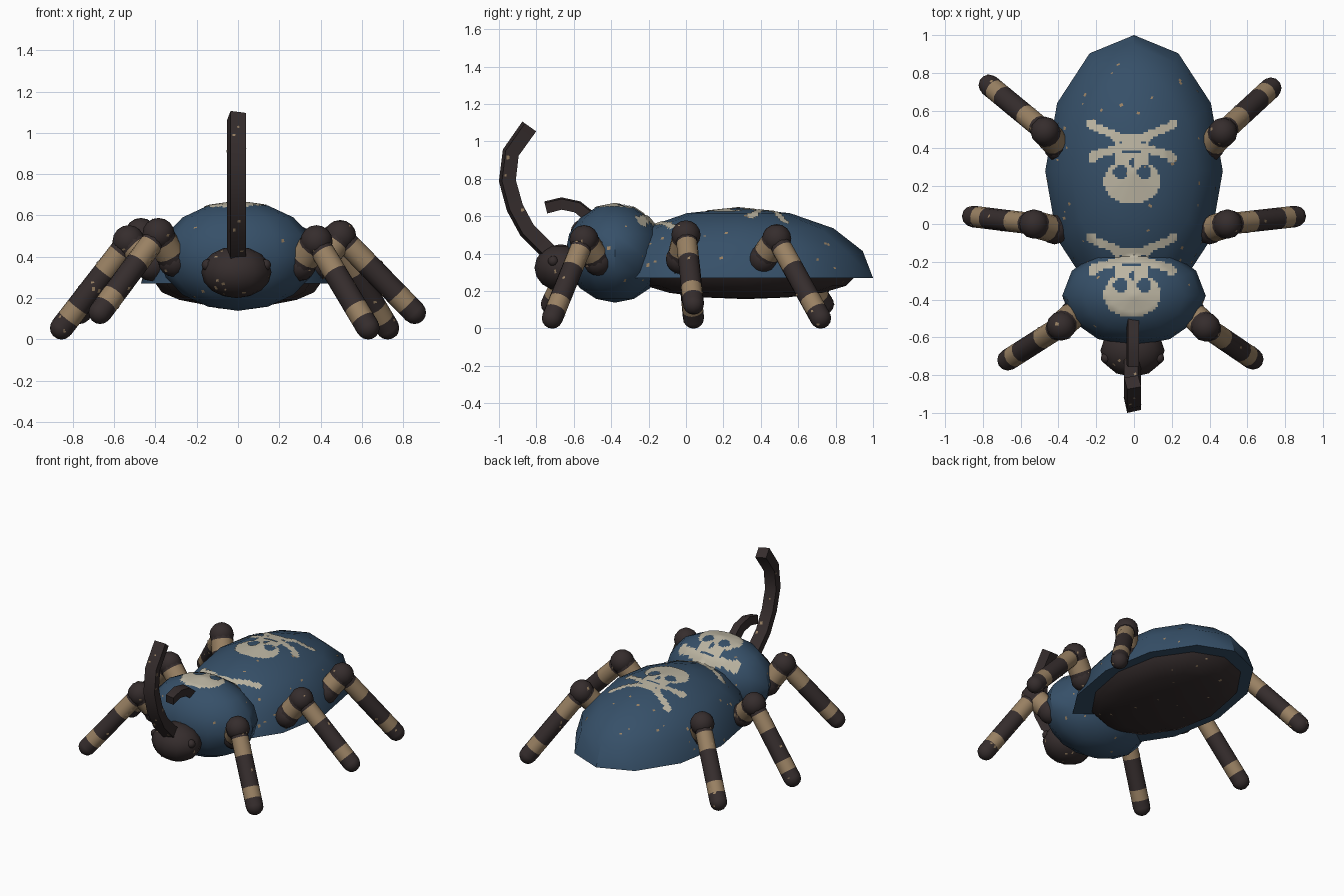
import bpy, bmesh, math, random
from mathutils import Vector, Matrix
from mathutils.bvhtree import BVHTree

if "Cube" in bpy.data.objects:
    bpy.data.objects.remove(bpy.data.objects["Cube"])

random.seed(4)


def material(name, rgb):
    m = bpy.data.materials.new(name)
    m.diffuse_color = (*rgb, 1)
    m.use_nodes = True
    m.node_tree.nodes["Principled BSDF"].inputs["Base Color"].default_value = m.diffuse_color
    return m


BLUE = material("shell blue", (0.037, 0.080, 0.140))
DARK = material("dark brown", (0.036, 0.026, 0.026))
TAN = material("worn tan", (0.32, 0.22, 0.125))
BONE = material("bone white", (0.50, 0.46, 0.36))


def finish(bm, name, mats, angle=40, fix=True):
    if fix:
        bmesh.ops.recalc_face_normals(bm, faces=bm.faces)
    me = bpy.data.meshes.new(name)
    bm.to_mesh(me)
    bm.free()
    for m in mats:
        me.materials.append(m)
    for p in me.polygons:
        p.use_smooth = True
    me.set_sharp_from_angle(angle=math.radians(angle))
    ob = bpy.data.objects.new(name, me)
    bpy.context.collection.objects.link(ob)
    return ob


def add_ball(bm, center, radii, seg=12, rings=8):
    mat = Matrix.Translation(center) @ Matrix.Diagonal((*radii, 1))
    bmesh.ops.create_uvsphere(bm, u_segments=seg, v_segments=rings, radius=1, matrix=mat)


def ellipsoid(name, center, radii, mat, keep=0):
    """Ellipsoid; keep = 1 or -1 leaves only the capped upper or lower half."""
    bm = bmesh.new()
    add_ball(bm, center, radii)
    if keep:
        bmesh.ops.bisect_plane(bm, geom=bm.verts[:] + bm.edges[:] + bm.faces[:], dist=1e-4,
                               plane_co=center, plane_no=(0, 0, keep), clear_inner=True)
        bmesh.ops.holes_fill(bm, edges=[e for e in bm.edges if e.is_boundary], sides=0)
    return finish(bm, name, [mat])


def add_limb(bm, a, b, radius, cuts, seg=12):
    """Cylinder cut into sections that alternate dark and tan."""
    a, b = Vector(a), Vector(b)
    q = (b - a).to_track_quat('Z', 'Y')
    rings = []
    for f in cuts:
        rings.append([bm.verts.new(a.lerp(b, f) + q @ Vector(
            (radius * math.cos(math.tau * i / seg), radius * math.sin(math.tau * i / seg), 0)))
            for i in range(seg)])
    for k in range(len(rings) - 1):
        for i in range(seg):
            j = (i + 1) % seg
            f = bm.faces.new((rings[k][i], rings[k][j], rings[k + 1][j], rings[k + 1][i]))
            f.material_index = k % 2


def horn(name, path, half, turn):
    """Square bar swept along a path of (y, z) points."""
    bm = bmesh.new()
    pts = [Vector((-0.007, y, z)) for y, z in path]
    rings = []
    for i, p in enumerate(pts):
        t = (pts[min(i + 1, len(pts) - 1)] - pts[max(i - 1, 0)]).normalized()
        side = Vector((1, 0, 0))
        up = t.cross(side)
        rings.append([bm.verts.new(p + half * math.sqrt(2) * (
            side * math.cos(turn + math.pi * (k / 2 + 0.25)) +
            up * math.sin(turn + math.pi * (k / 2 + 0.25)))) for k in range(4)])
    for r, s in zip(rings, rings[1:]):
        for k in range(4):
            bm.faces.new((r[k], r[(k + 1) % 4], s[(k + 1) % 4], s[k]))
    bm.faces.new(rings[0])
    bm.faces.new(rings[-1])
    return finish(bm, name, [DARK])


# Body
abdomen = ellipsoid("abdomen_shell", (0, 0.28, 0.27), (0.47, 0.72, 0.375), BLUE, keep=1)
belly = ellipsoid("belly", (0, 0.32, 0.272), (0.40, 0.58, 0.115), DARK, keep=-1)
thorax = ellipsoid("thorax", (0, -0.38, 0.403), (0.38, 0.265, 0.265), BLUE)
head = ellipsoid("head", (-0.008, -0.67, 0.325), (0.17, 0.14, 0.125), DARK)
for side, label in ((1, "right"), (-1, "left")):
    ellipsoid(label + "_eye", (side * 0.14 - 0.008, -0.71, 0.36), (0.028,) * 3, DARK)

# Horns
head_horn = horn("head_horn", [(-0.67, 0.35), (-0.75, 0.425), (-0.85, 0.525), (-0.915, 0.645),
                               (-0.955, 0.79), (-0.937, 0.94), (-0.838, 1.08)], 0.038, 0.22)
thorax_horn = horn("thorax_horn", [(-0.75, 0.647), (-0.665, 0.668), (-0.58, 0.65),
                                   (-0.48, 0.57)], 0.029, 0.15)

# Legs: hip, knee, foot; the two sides stand at different stages of the stride
LEGS = {
    "right_front_leg": ((0.30, -0.47, 0.36), (0.38, -0.545, 0.475), (0.63, -0.715, 0.055)),
    "right_middle_leg": ((0.40, -0.03, 0.37), (0.495, 0.0, 0.50), (0.855, 0.04, 0.13)),
    "right_back_leg": ((0.40, 0.41, 0.37), (0.47, 0.485, 0.48), (0.725, 0.72, 0.055)),
    "left_front_leg": ((-0.31, -0.47, 0.38), (-0.385, -0.54, 0.51), (-0.668, -0.72, 0.13)),
    "left_middle_leg": ((-0.42, -0.03, 0.36), (-0.53, 0.0, 0.475), (-0.855, 0.04, 0.055)),
    "left_back_leg": ((-0.40, 0.41, 0.38), (-0.47, 0.49, 0.51), (-0.767, 0.735, 0.13)),
}
legs = []
for name, (hip, knee, foot) in LEGS.items():
    bm = bmesh.new()
    add_limb(bm, hip, knee, 0.072, (0, 0.3, 0.75, 1))
    add_limb(bm, knee, foot, 0.057, (0, 0.13, 0.36, 0.76, 0.9, 1))
    for p, r in ((hip, 0.078), (knee, 0.078), (foot, 0.056)):
        add_ball(bm, p, (r, r, r))
    legs.append(finish(bm, name, [DARK, TAN]))


# Painted skull and crossed bones, draped over the shell from above
def seg_dist(x, y, a, b):
    p, a, b = Vector((x, y)), Vector(a), Vector(b)
    t = max(0, min(1, (p - a).dot(b - a) / (b - a).length_squared))
    return (p - a.lerp(b, t)).length


def in_skull(x, y):
    x = abs(x + 0.01)
    if math.hypot(x - 0.062, y - 0.275) < 0.036 or math.hypot(x, (y - 0.325) * 0.7) < 0.014:
        return False
    cranium = (x / 0.15) ** 2 + ((y - 0.225) / 0.118) ** 2 < 1
    jaw = x < 0.085 and 0.29 < y < 0.375
    teeth = x < 0.10 and 0.40 < y < 0.47 and (int((x + 0.01) / 0.02) % 2 == 0 or y > 0.435)
    bones = (seg_dist(x, y, (0, 0.435), (0.20, 0.515)) < 0.021
             or seg_dist(x, y, (0, 0.415), (0.20, 0.365)) < 0.021
             or math.hypot(x - 0.215, y - 0.53) < 0.025
             or math.hypot(x - 0.205, y - 0.35) < 0.025)
    return cranium or jaw or teeth or bones


def tree_of(ob):
    return BVHTree.FromPolygons([v.co for v in ob.data.vertices],
                                [tuple(p.vertices) for p in ob.data.polygons])


trees = [tree_of(abdomen), tree_of(thorax)]


def drape(x, y):
    best = None
    for t in trees:
        co, no, _, _ = t.ray_cast(Vector((x, y, 2)), Vector((0, 0, -1)))
        if co and (best is None or co.z > best[0].z):
            best = (co, no)
    return best[0] + (best[1] if best[1].z > 0 else -best[1]) * 0.004


CELL = 0.0125
for name, shift in (("abdomen_emblem", 0.0), ("thorax_emblem", -0.6)):
    bm = bmesh.new()
    grid = {}
    for i in range(-22, 22):
        for j in range(6, 48):
            if not in_skull((i + 0.5) * CELL, (j + 0.5) * CELL):
                continue
            quad = []
            for c in ((i, j), (i + 1, j), (i + 1, j + 1), (i, j + 1)):
                if c not in grid:
                    grid[c] = bm.verts.new(drape(c[0] * CELL, c[1] * CELL + shift))
                quad.append(grid[c])
            bm.faces.new(quad)
    finish(bm, name, [BONE], fix=False)

# Small worn chips scattered over the parts
bm = bmesh.new()
chipped = [(abdomen, 80), (thorax, 30), (belly, 30), (head, 16), (head_horn, 16)]
chipped += [(leg, 22) for leg in legs]
for ob, count in chipped:
    polys = ob.data.polygons
    for p in random.choices(polys, weights=[q.area for q in polys], k=count):
        corner = ob.data.vertices[random.choice(p.vertices)].co
        co = p.center.lerp(corner, random.uniform(0, 0.75)) + p.normal * 0.003
        q = p.normal.to_track_quat('Z', 'Y')
        w, h = random.uniform(0.004, 0.010), random.uniform(0.004, 0.012)
        bm.faces.new([bm.verts.new(co + q @ Vector((sx * w, sy * h, 0)))
                      for sx, sy in ((-1, -1), (1, -0.7), (0.8, 1), (-1, 0.8))])
finish(bm, "worn_chips", [TAN], fix=False)
